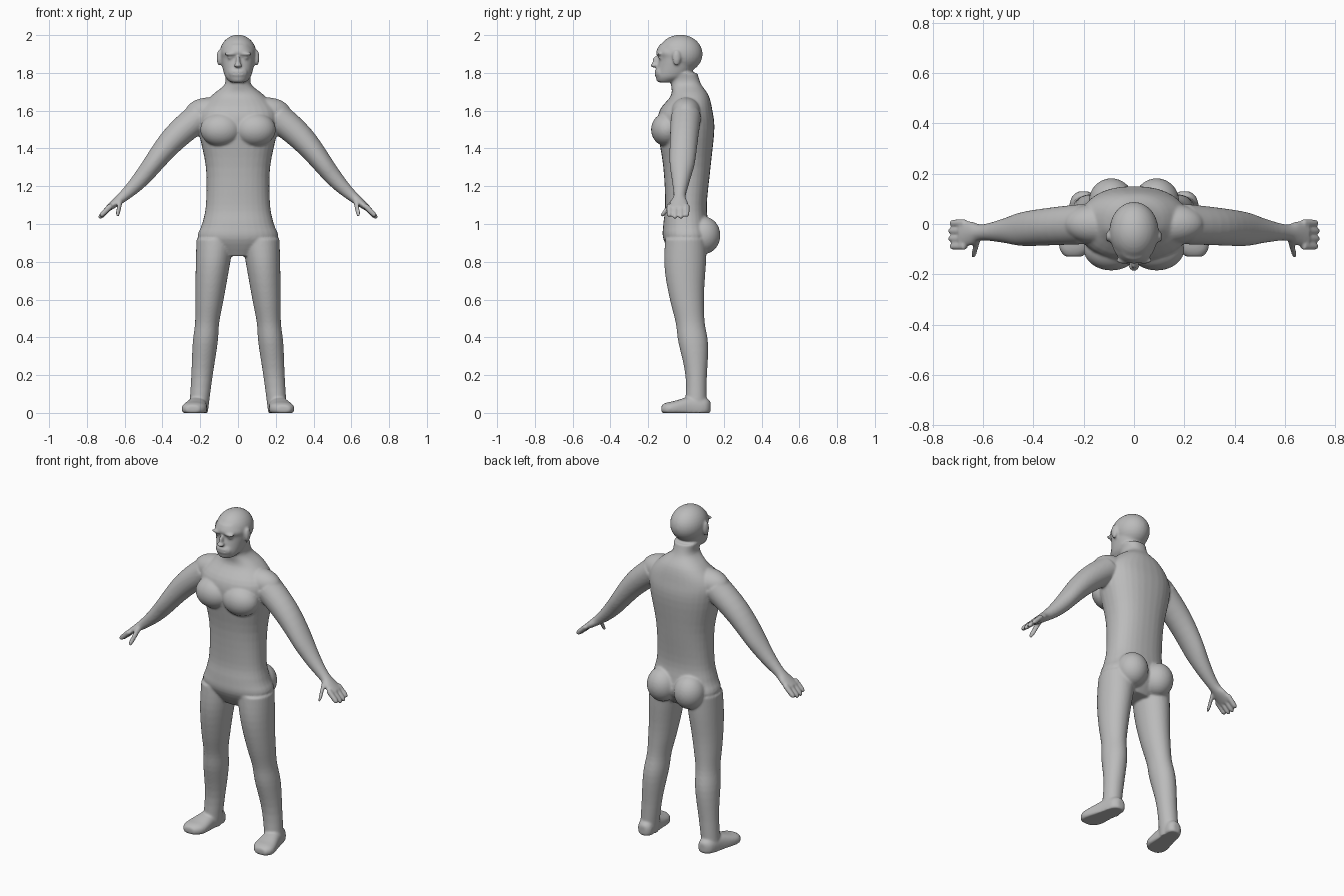
import bpy, bmesh, math
from mathutils import Vector, Matrix

default_cube = bpy.data.objects.get("Cube")
if default_cube:
    bpy.data.objects.remove(default_cube, do_unlink=True)

skin = bpy.data.materials.new("grey_skin")
skin.use_nodes = True
grey = (.5, .5, .5, 1)
skin.diffuse_color = grey
skin.node_tree.nodes["Principled BSDF"].inputs["Base Color"].default_value = grey

ACROSS, DEPTH, UP = Matrix.Identity(3)
SLANT = Vector((.7, 0, .7))
bm = bmesh.new()


def smooth_rows(rows, steps=4):
    """Fill in extra rows along a smooth curve through the given ones."""
    padded = [rows[0], *rows, rows[-1]]
    result = []
    for before, start, end, after in zip(padded, padded[1:], padded[2:], padded[3:]):
        for step in range(steps):
            t = step / steps
            row = []
            for a, b, c, d in zip(before, start, end, after):
                slope_in, slope_out = (c - a) / 2, (d - b) / 2
                bend = 3 * (c - b) - 2 * slope_in - slope_out
                twist = slope_in + slope_out - 2 * (c - b)
                row.append(b + t * (slope_in + t * (bend + t * twist)))
            result.append(row)
    return result + [rows[-1]]


def rounded(value, power):
    """Squarer version of a sine or cosine."""
    return math.copysign(abs(value) ** (2 / power), value)


def skin_rings(sections, u, v, power=2, count=32):
    """Bridge rounded cross-sections, each a centre with two half sizes."""
    rings = []
    for centre, half_u, half_v in sections:
        ring = []
        for i in range(count):
            angle = math.tau * i / count
            point = centre + u * half_u * rounded(math.cos(angle), power)
            point += v * half_v * rounded(math.sin(angle), power)
            point.z = max(point.z, 0)
            ring.append(bm.verts.new(point))
        rings.append(ring)
    for lower, upper in zip(rings, rings[1:]):
        for i in range(count):
            bm.faces.new((lower[i - 1], lower[i], upper[i], upper[i - 1]))
    bm.faces.new(rings[0])
    bm.faces.new(rings[-1])


def upright(rows, power):
    """Stack level sections: height, half width, front y, back y."""
    sections = []
    for height, half_width, front, back in smooth_rows(rows):
        centre = Vector((0, (front + back) / 2, height))
        sections.append((centre, half_width, (back - front) / 2))
    skin_rings(sections, ACROSS, DEPTH, power)


def limb(start, end, profile, u, v, sway=Vector(), power=2):
    """Run a profile of (fraction, half size u, half size v) from start to end."""
    start, end = Vector(start), Vector(end)
    sections = []
    for t, half_u, half_v in smooth_rows(profile):
        centre = start.lerp(end, t) + sway * math.sin(math.tau * t)
        sections.append((centre, half_u, half_v))
    skin_rings(sections, u, v, power)


def ball(centre, radii):
    """Add an ellipsoid mass."""
    placement = Matrix.Translation(centre) @ Matrix.Diagonal((*radii, 1))
    bmesh.ops.create_uvsphere(bm, u_segments=32, v_segments=16, radius=1, matrix=placement)


# Left arm with palm
arm_profile = [(0, .08, .08), (.25, .075, .07), (.5, .067, .055), (.65, .05, .046),
               (.84, .032, .03), (.92, .047, .023), (1, .055, .016)]
limb(start=(.2, 0, 1.57), end=(.69, -.04, 1.08), profile=arm_profile,
     u=DEPTH, v=SLANT, sway=SLANT * .015)

# Left fingers and thumb
finger_profile = [(t, radius, radius) for t, radius in ((0, .015), (.8, .014), (1, .006))]
for finger in range(4):
    y = .004 - .031 * finger
    outer_finger = finger in (0, 3)
    knuckle = Vector((.67, y, 1.1))
    reach = Vector((.06, 0, -.06)) if outer_finger else Vector((.066, 0, -.07))
    limb(knuckle, knuckle + reach, finger_profile, u=DEPTH, v=SLANT)
limb(start=(.62, -.06, 1.13), end=(.64, -.13, 1.04), profile=finger_profile,
     u=DEPTH, v=SLANT)

# Left leg
leg_profile = [(0, .1, .11), (.15, .09, .11), (.35, .075, .09), (.48, .064, .077),
               (.6, .066, .078), (.8, .056, .056), (1, .05, .058)]
limb(start=(.12, 0, .92), end=(.21, .05, 0), profile=leg_profile,
     u=ACROSS, v=DEPTH, sway=DEPTH * -.015)

# Left foot
foot_profile = [(0, .02, .03), (.1, .045, .05), (.4, .052, .06),
                (.75, .066, .04), (.9, .058, .033), (1, .034, .02)]
limb(start=(.2, .13, .03), end=(.24, -.13, .02), profile=foot_profile,
     u=ACROSS, v=UP, power=2.4)

# Left chest, shoulder slope and buttock
ball(centre=(.09, -.1, 1.5), radii=(.11, .085, .09))
ball(centre=(.15, 0, 1.59), radii=(.13, .08, .08))
ball(centre=(.09, .09, .94), radii=(.09, .092, .1))

# Left brow, eye and ear
ball(centre=(.04, -.145, 1.9), radii=(.034, .014, .009))
ball(centre=(.04, -.133, 1.88), radii=(.017, .014, .009))
ball(centre=(.1, -.05, 1.88), radii=(.013, .022, .042))

# Mirror the paired parts to the right
paired = bm.verts[:] + bm.edges[:] + bm.faces[:]
for element in bmesh.ops.duplicate(bm, geom=paired)["geom"]:
    if isinstance(element, bmesh.types.BMVert):
        element.co.x *= -1

# Torso and neck
upright([(.83, .1, -.07, .07), (.92, .21, -.12, .13), (1, .19, -.12, .12),
         (1.1, .17, -.11, .11), (1.3, .17, -.12, .13), (1.5, .21, -.15, .15),
         (1.6, .21, -.14, .14), (1.68, .14, -.08, .12), (1.74, .07, -.08, .08),
         (1.8, .07, -.09, .06)], power=2.3)

# Skull and face
ball(centre=(0, -.03, 1.9), radii=(.098, .118, .102))
upright([(1.75, .04, -.15, -.06), (1.78, .068, -.16, .01), (1.84, .085, -.15, .05),
         (1.88, .09, -.145, .05), (1.91, .09, -.158, .05), (1.95, .07, -.14, .04)], power=2.1)

# Nose, muzzle and lips
ball(centre=(0, -.16, 1.86), radii=(.012, .018, .03))
ball(centre=(0, -.168, 1.84), radii=(.022, .02, .012))
ball(centre=(0, -.14, 1.8), radii=(.05, .022, .035))
for lip_height in (1.79, 1.807):
    ball(centre=(0, -.156, lip_height), radii=(.033, .011, .007))

bmesh.ops.recalc_face_normals(bm, faces=bm.faces)
mesh = bpy.data.meshes.new("body")
bm.to_mesh(mesh)
bm.free()
mesh.materials.append(skin)
body = bpy.data.objects.new("body", mesh)
bpy.context.collection.objects.link(body)

# Fuse the overlapping parts into one soft skin
fuse = body.modifiers.new("fuse", 'REMESH')
fuse.mode = 'VOXEL'
fuse.voxel_size = .0062
fuse.use_smooth_shade = True
soften = body.modifiers.new("soften", 'SMOOTH')
soften.factor = .5
soften.iterations = 7
